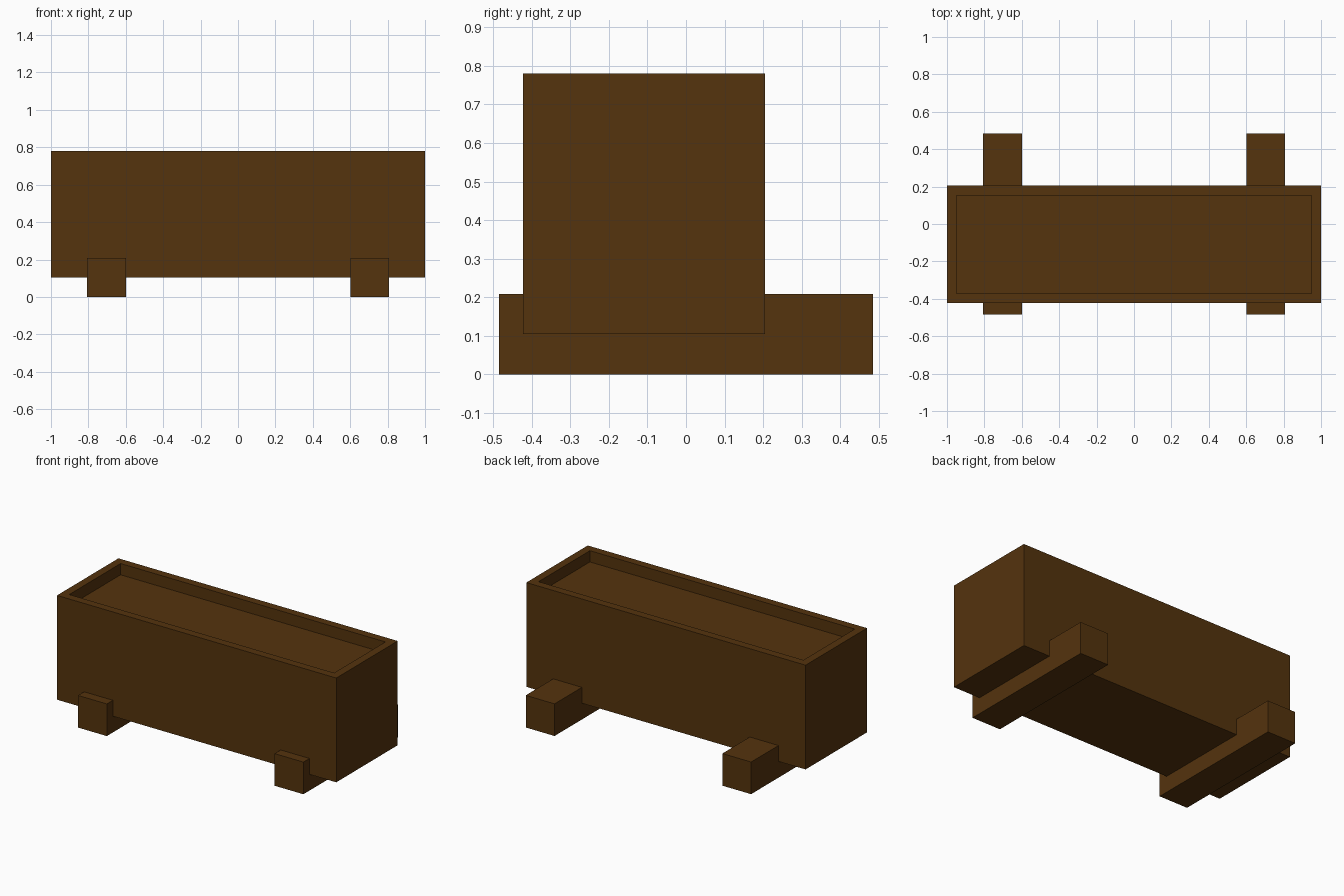
import bpy, bmesh
from mathutils import Vector

if "Cube" in bpy.data.objects:
    bpy.data.objects.remove(bpy.data.objects["Cube"])

wood = bpy.data.materials.new("dark brown wood")
wood.diffuse_color = (0.089, 0.033, 0.004, 1)
wood.use_nodes = True
wood.node_tree.nodes["Principled BSDF"].inputs["Base Color"].default_value = wood.diffuse_color


def box(name, lo, hi, rim=0, depth=0):
    """Axis-aligned box, optionally with a recessed top inside a rim."""
    lo, hi = Vector(lo), Vector(hi)
    bm = bmesh.new()
    bmesh.ops.create_cube(bm, size=1)
    for v in bm.verts:
        v.co = (lo + hi) / 2 + v.co * (hi - lo)
    if rim:
        bm.normal_update()
        top = max(bm.faces, key=lambda f: f.calc_center_median().z)
        bmesh.ops.inset_region(bm, faces=[top], thickness=rim)
        # second inset gives the vertical inner walls
        bmesh.ops.inset_region(bm, faces=[top], thickness=0, depth=0)
        ret = bmesh.ops.extrude_discrete_faces(bm, faces=[top])
        for v in ret["faces"][0].verts:
            v.co.z -= depth
        bmesh.ops.remove_doubles(bm, verts=bm.verts, dist=1e-5)
    mesh = bpy.data.meshes.new(name)
    bm.to_mesh(mesh)
    bm.free()
    mesh.materials.append(wood)
    obj = bpy.data.objects.new(name, mesh)
    bpy.context.collection.objects.link(obj)
    return obj


# Trough body with recessed top
box("trough_body", (-1, -0.423, 0.105), (1, 0.205, 0.78), rim=0.073, depth=0.073)

# Two support beams running front to back
for side, x in (("left", -0.703), ("right", 0.705)):
    box(side + "_support_beam", (x - 0.103, -0.485, 0), (x + 0.103, 0.485, 0.208))
